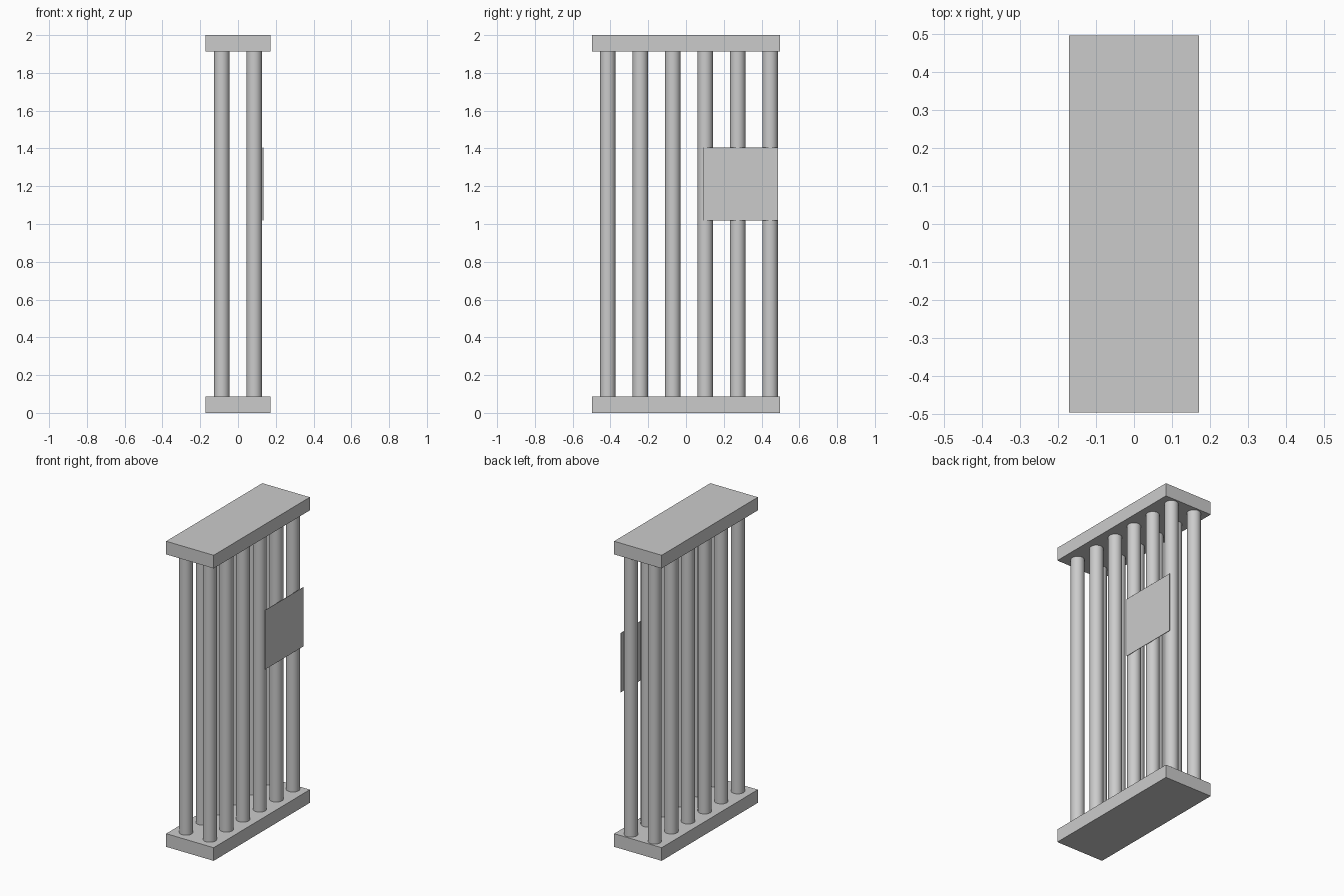
import bpy

if "Cube" in bpy.data.objects:
    bpy.data.objects.remove(bpy.data.objects["Cube"])

W, L, T, H = 0.172, 0.4975, 0.086, 2.0   # half width, half length, slab thickness, height


def box(name, lo, hi):
    bpy.ops.mesh.primitive_cube_add(size=1, location=[(a + b) / 2 for a, b in zip(lo, hi)])
    o = bpy.context.object
    o.name = name
    o.scale = [b - a for a, b in zip(lo, hi)]
    bpy.ops.object.transform_apply(location=False, rotation=False, scale=True)
    return o


# Top and bottom rails, each made of two planks meeting at the middle
for part, z in (("bottom_rail", 0), ("top_rail", H - T)):
    for side, x in (("left", -W), ("right", 0)):
        box(f"{part}_{side}", (x, -L, z), (x + W, L, z + T))

# Two rows of six round bars
for side, x in (("left", -W / 2), ("right", W / 2)):
    for i in range(6):
        bpy.ops.mesh.primitive_cylinder_add(
            vertices=32, radius=0.041, depth=H - 2 * T, end_fill_type='NGON',
            location=(x, -0.414 + 0.172 * i, H / 2))
        bpy.context.object.name = f"bar_{side}_{i + 1}"
        bpy.ops.object.shade_smooth_by_angle()

# Thin sign plate fixed on the right row of bars
box("plate", (0.131, 0.091, 1.018), (0.134, 0.487, 1.405))
